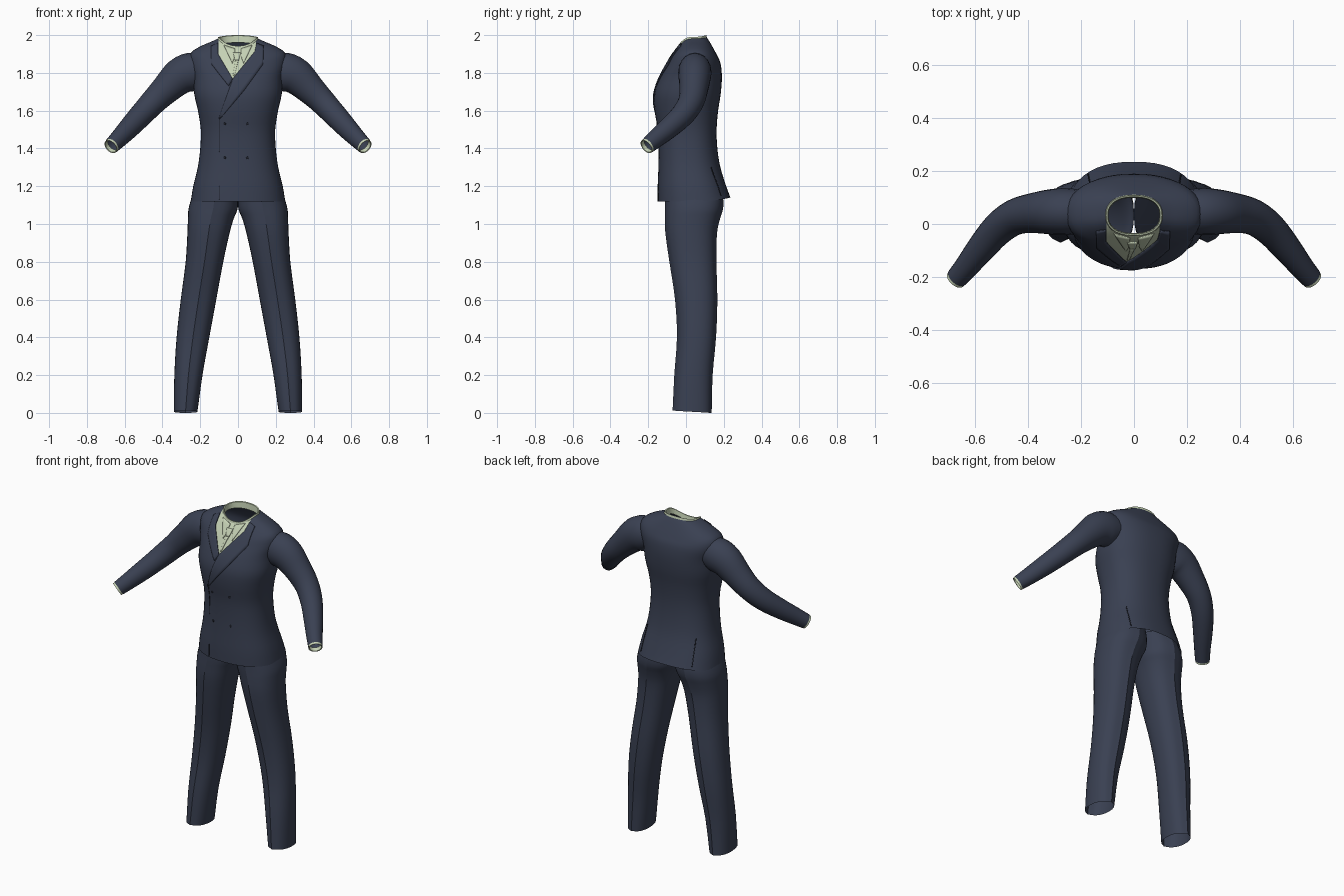
import bpy, bmesh, math
from mathutils import Vector
from mathutils.bvhtree import BVHTree

if "Cube" in bpy.data.objects:
    bpy.data.objects.remove(bpy.data.objects["Cube"])


def material(name, rgb):
    m = bpy.data.materials.new(name)
    m.diffuse_color = (*rgb, 1)
    m.use_nodes = True
    m.node_tree.nodes["Principled BSDF"].inputs["Base Color"].default_value = m.diffuse_color
    return m


NAVY = material("navy cloth", (0.042, 0.052, 0.085))
PALE = material("pale green shirt", (0.56, 0.64, 0.46))
DARK = material("dark seam", (0.012, 0.014, 0.022))


def finish(bm, name, mats, angle=40, normals=True):
    if normals:
        bmesh.ops.recalc_face_normals(bm, faces=bm.faces)
    me = bpy.data.meshes.new(name)
    bm.to_mesh(me)
    bm.free()
    ob = bpy.data.objects.new(name, me)
    bpy.context.collection.objects.link(ob)
    for m in mats:
        me.materials.append(m)
    bpy.ops.object.select_all(action='DESELECT')
    ob.select_set(True)
    bpy.context.view_layer.objects.active = ob
    bpy.ops.object.shade_smooth_by_angle(angle=math.radians(angle))
    return ob


def mirror(ob):
    ob.modifiers.new("mirror", 'MIRROR').use_mirror_merge = False


def smooth_rows(rows, steps):
    """Catmull-Rom interpolation between rows of numbers."""
    out = []
    for i in range(len(rows) - 1):
        quad = (rows[max(i - 1, 0)], rows[i], rows[i + 1], rows[min(i + 2, len(rows) - 1)])
        for k in range(steps):
            t = k / steps
            out.append([0.5 * (2 * b + (c - a) * t + (2 * a - 5 * b + 4 * c - d) * t * t
                               + (3 * b - a - 3 * c + d) * t ** 3) for a, b, c, d in zip(*quad)])
    return out + [list(rows[-1])]


def loft(rings):
    bm = bmesh.new()
    vs = [[bm.verts.new(p) for p in r] for r in rings]
    n = len(rings[0])
    for a, b in zip(vs, vs[1:]):
        for j in range(n):
            bm.faces.new((a[j], a[(j + 1) % n], b[(j + 1) % n], b[j]))
    return bm


def power(v, e):
    return math.copysign(abs(v) ** e, v)


def body_ring(rx, yf, yb, zf, zs, zb, n=48, e=0.85):
    """Ring whose front, side and back heights can differ."""
    pts = []
    for j in range(n):
        a = 2 * math.pi * j / n
        c, s = math.cos(a), math.sin(a)
        z = zs * c * c + (zf if s < 0 else zb) * s * s
        pts.append((rx * power(c, e), (yf + yb) / 2 + (yb - yf) / 2 * power(s, e), z))
    return pts


# Jacket body: half width, front y, back y, then front / side / back height
body = [
    (.250, -.150, .235, 1.12, 1.12, 1.14), (.237, -.150, .213, 1.20, 1.20, 1.20),
    (.213, -.146, .182, 1.30, 1.30, 1.30), (.200, -.145, .166, 1.40, 1.40, 1.40),
    (.197, -.150, .162, 1.50, 1.50, 1.50), (.212, -.166, .170, 1.60, 1.60, 1.60),
    (.232, -.168, .184, 1.69, 1.69, 1.69), (.236, -.142, .190, 1.77, 1.78, 1.78),
    (.255, -.108, .183, 1.835, 1.85, 1.85), (.250, -.088, .166, 1.87, 1.905, 1.89),
    (.200, -.072, .145, 1.895, 1.940, 1.93), (.140, -.055, .122, 1.92, 1.966, 1.97),
    (.106, -.042, .108, 1.935, 1.982, 1.99)]
bm = loft([body_ring(*r) for r in smooth_rows(body, 3)])

# Cut the neckline V into the chest and colour the shirt inside it
def right_of(p, a, b):
    return (b[0] - a[0]) * (p.z - a[1]) - (b[1] - a[1]) * (p.x - a[0])


TIP, VL, VR = (-.028, 1.767), (-.106, 1.90), (.09, 1.91)
cuts = [(TIP, VL), (TIP, VR), ((-.104, 1.8), (-.104, 1.9)), ((.096, 1.8), (.096, 1.9))]
for a, b in cuts:
    fs = [f for f in bm.faces if f.calc_center_median().z > 1.72 and f.calc_center_median().y < .05]
    geom = list({v for f in fs for v in f.verts}) + list({e for f in fs for e in f.edges}) + fs
    bmesh.ops.bisect_plane(bm, geom=geom, plane_co=(a[0], 0, a[1]),
                           plane_no=(b[1] - a[1], 0, a[0] - b[0]), dist=1e-5)
for f in bm.faces:
    p = f.calc_center_median()
    inside = right_of(p, TIP, VL) < 0 and right_of(p, TIP, VR) > 0
    if inside and -.104 < p.x < .096 and p.y < .05 and p.z > 1.76:
        f.material_index = 1
bvh = BVHTree.FromBMesh(bm)
finish(bm, "jacket_body", [NAVY, PALE])


def on_body(x, z, lift, side=-1):
    """Point on the front (-1) or back (1) of the jacket."""
    hit = bvh.ray_cast(Vector((x, side * 2, z)), Vector((0, -side, 0)))
    if hit[0] is None:
        hit = bvh.find_nearest(Vector((x, side * .05, z)))
    n = hit[1] if hit[1].y * side > 0 else -hit[1]
    return hit[0] + n * lift


def along(pts, t):
    f = t * (len(pts) - 1)
    i = min(int(f), len(pts) - 2)
    return Vector(pts[i]).lerp(Vector(pts[i + 1]), f - i)


def panel(name, a, b, mat, lift, side=-1, n=18, m=5):
    """Thin cloth plate between two outlines, laid on the jacket."""
    bm = bmesh.new()
    grid = []
    for i in range(n + 1):
        p, q = along(a, i / n), along(b, i / n)
        row = [p.lerp(q, j / m) for j in range(m + 1)]
        grid.append([bm.verts.new(on_body(c.x, c.y, lift, side)) for c in row])
    for r, s in zip(grid, grid[1:]):
        for j in range(m):
            bm.faces.new((r[j], r[j + 1], s[j + 1], s[j]))
    bmesh.ops.recalc_face_normals(bm, faces=bm.faces)
    if sum(f.normal.y for f in bm.faces) * side < 0:
        bmesh.ops.reverse_faces(bm, faces=bm.faces)
    ob = finish(bm, name, [mat], normals=False)
    sol = ob.modifiers.new("thickness", 'SOLIDIFY')
    sol.thickness = lift
    sol.offset = -1


def seam(name, pts, side=-1, w=.004):
    panel(name, pts, [(x + w, z) for x, z in pts], DARK, .002, side, m=1)


# Lapels, shirt collar points and tie
panel("left_lapel", [(.098, 1.955), (.088, 1.91), (-.028, 1.767), (-.1, 1.56)],
      [(.135, 1.94), (.132, 1.845), (.035, 1.71), (-.096, 1.555)], NAVY, .006)
panel("right_lapel", [(-.106, 1.955), (-.106, 1.90), (-.028, 1.767)],
      [(-.142, 1.94), (-.14, 1.845), (-.05, 1.73)], NAVY, .005)
for s, label in ((1, "left"), (-1, "right")):
    panel(label + "_collar_point", [(s * .015, 1.925), (s * .02, 1.875)],
          [(s * .075, 1.945), (s * .03, 1.85)], PALE, .005, n=6)
panel("tie_knot", [(-.026, 1.905), (-.016, 1.865)], [(.014, 1.905), (.004, 1.865)], PALE, .006, n=4)
panel("tie_blade", [(-.014, 1.865), (-.027, 1.785)], [(.002, 1.865), (-.018, 1.785)], PALE, .004, n=6)

# Front overlap edge, lapel notches, back vents and buttons
seam("front_edge_seam", [(-.1, 1.56), (-.1, 1.38)], w=.003)
seam("front_hem_seam", [(-.1, 1.2), (-.1, 1.13)], w=.003)
for s, label in ((1, "left"), (-1, "right")):
    seam(label + "_back_vent", [(s * .165, 1.30), (s * .175, 1.15)], side=1)
    for k, z in enumerate((1.35, 1.53)):
        bm = bmesh.new()
        bmesh.ops.create_uvsphere(bm, u_segments=10, v_segments=6, radius=.007)
        bmesh.ops.scale(bm, vec=(1, .5, 1), verts=bm.verts)
        bmesh.ops.translate(bm, vec=on_body(s * .06 - .01, z, .001), verts=bm.verts)
        finish(bm, f"{label}_button_{k + 1}", [DARK])

# Shirt collar band standing in the neck opening
band = [(.109, -.045, .111, 1.93, 1.977, 1.985), (.105, -.043, .108, 1.943, 1.99, 2.0),
        (.099, -.038, .102, 1.942, 1.988, 1.997), (.096, -.034, .099, 1.915, 1.955, 1.96)]
finish(loft([body_ring(*r) for r in band]), "shirt_collar", [PALE])


def tube(rows, n=20):
    """Rows of centre x, y, z, level radius, upright radius."""
    pts = [Vector(r[:3]) for r in rows]
    rings = []
    for i, r in enumerate(rows):
        t = (pts[min(i + 1, len(pts) - 1)] - pts[max(i - 1, 0)]).normalized()
        u = t.cross(Vector((0, 0, 1))).normalized()
        w = u.cross(t)
        rings.append([pts[i] + u * r[3] * math.cos(2 * math.pi * j / n)
                      + w * r[4] * math.sin(2 * math.pi * j / n) for j in range(n)])
    return loft(rings)


# Sleeves and shirt cuffs
sleeve = [(.19, .048, 1.815, .080, .085), (.25, .047, 1.805, .088, .102), (.31, .046, 1.78, .086, .096),
          (.38, .041, 1.715, .076, .080), (.45, .026, 1.645, .068, .069), (.515, -.02, 1.575, .062, .063),
          (.58, -.095, 1.505, .054, .056), (.63, -.158, 1.453, .046, .049), (.668, -.203, 1.415, .041, .043)]
mirror(finish(tube(smooth_rows(sleeve, 3)), "sleeves", [NAVY]))
cuff = [(.661, -.195, 1.422, .039, .041), (.674, -.210, 1.409, .039, .041),
        (.673, -.209, 1.410, .034, .036), (.661, -.195, 1.422, .033, .035)]
bm = bmesh.new()
d = Vector((.013, -.015, -.013)).normalized()
u = d.cross(Vector((0, 0, 1))).normalized()
w = u.cross(d)
bm.free()
bm = loft([[Vector(r[:3]) + u * r[3] * math.cos(math.pi * j / 10) + w * r[4] * math.sin(math.pi * j / 10)
            for j in range(20)] for r in cuff])
mirror(finish(bm, "shirt_cuffs", [PALE]))

# Trouser legs: height, inner x, outer x, front y, back y
leg = [(0.0, .215, .340, -.065, .130), (.20, .188, .337, -.056, .135), (.40, .152, .325, -.042, .153),
       (.60, .115, .303, -.052, .160), (.80, .078, .277, -.082, .155), (.95, .045, .268, -.103, .158),
       (1.03, .022, .265, -.106, .175), (1.08, .002, .262, -.106, .190), (1.14, 0, .245, -.106, .190),
       (1.22, 0, .215, -.106, .165)]
rings = []
for z, xi, xo, yf, yb in smooth_rows(leg, 3):
    ring = []
    for j in range(32):
        a = 2 * math.pi * j / 32
        c, s = math.cos(a), math.sin(a)
        crease = .006 if j in (8, 24) else 0          # pressed front and back creases
        y = (yf + yb) / 2 + (yb - yf) / 2 * power(s, .9) + math.copysign(crease, s)
        x = (xi + xo) / 2 + (xo - xi) / 2 * power(c, .9)
        ring.append((max(x, 0), y, z + .012 * (1 - min(z / .1, 1)) * (.5 - .5 * s)))
    rings.append(ring)
mirror(finish(loft(rings), "trouser_legs", [NAVY], angle=30))
